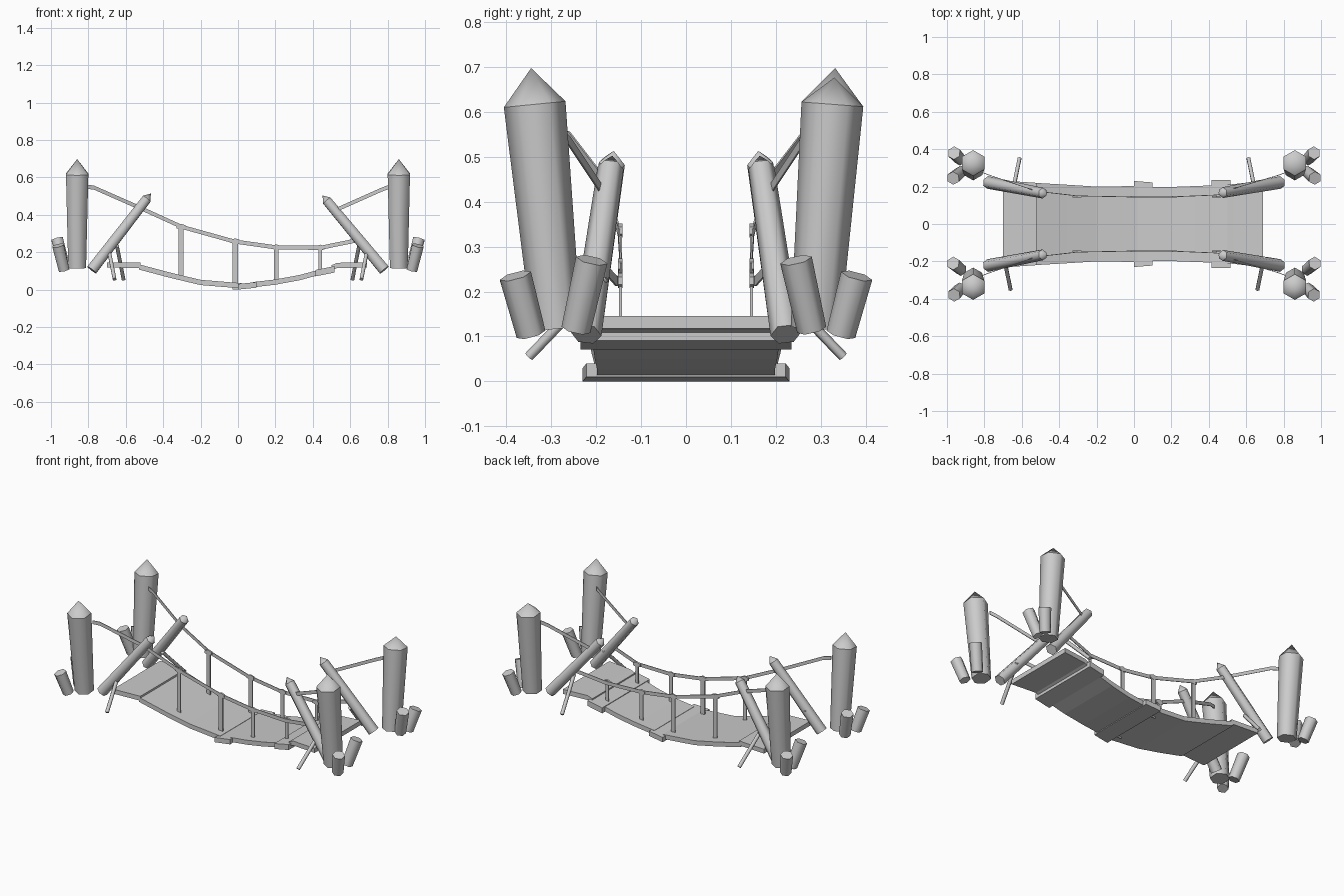
import bpy, bmesh, math
from mathutils import Vector

cube = bpy.data.objects.get("Cube")
if cube:
    bpy.data.objects.remove(cube)

GREY = (0.6, 0.6, 0.6, 1.0)
wood = bpy.data.materials.new("weathered_grey")
wood.use_nodes = True
wood.diffuse_color = GREY
wood.node_tree.nodes["Principled BSDF"].inputs["Base Color"].default_value = GREY


def finish(name, bm, smooth=False):
    bmesh.ops.recalc_face_normals(bm, faces=bm.faces)
    if smooth:
        # round the sides, keep rims and caps crisp
        for f in bm.faces:
            f.smooth = True
        for e in bm.edges:
            layers = {f.material_index for f in e.link_faces}
            e.smooth = len(layers) == 1
        for f in bm.faces:
            f.material_index = 0
    mesh = bpy.data.meshes.new(name)
    bm.to_mesh(mesh)
    bm.free()
    mesh.materials.append(wood)
    ob = bpy.data.objects.new(name, mesh)
    bpy.context.collection.objects.link(ob)
    return ob


def log(name, start, end, r0, r1, tip=0.0, sides=6):
    """Tapered log from start to end, with an optional pointed tip."""
    start, end = Vector(start), Vector(end)
    axis = (end - start).normalized()
    turn = Vector((0, 0, 1)).rotation_difference(axis)
    bm = bmesh.new()

    def ring(centre, r):
        spots = [math.tau * i / sides for i in range(sides)]
        return [bm.verts.new(centre + turn @ Vector((r * math.sin(a), r * math.cos(a), 0)))
                for a in spots]

    low, high = ring(start, r0), ring(end, r1)
    bm.faces.new(low).material_index = 1
    apex = bm.verts.new(end + axis * tip) if tip else None
    if not tip:
        bm.faces.new(high).material_index = 2
    for i in range(sides):
        j = (i + 1) % sides
        bm.faces.new((low[i], low[j], high[j], high[i]))
        if tip:
            bm.faces.new((high[i], high[j], apex)).material_index = 2
    return finish(name, bm, smooth=True)


def sweep(name, sections):
    """Box strip through (centre, half side vector, half height vector) sections."""
    bm = bmesh.new()
    rings = []
    for c, u, v in sections:
        c, u, v = Vector(c), Vector(u), Vector(v)
        rings.append([bm.verts.new(p) for p in (c - u - v, c + u - v, c + u + v, c - u + v)])
    bm.faces.new(rings[0])
    bm.faces.new(rings[-1])
    for a, b in zip(rings, rings[1:]):
        for i in range(4):
            j = (i + 1) % 4
            bm.faces.new((a[i], a[j], b[j], b[i]))
    return finish(name, bm)


def deck(name, stations, thick=0.028):
    """Deck slab through (x, top height, half width) stations."""
    sweep(name, [((x, 0, z - thick / 2), (0, w, 0), (0, 0, thick / 2)) for x, z, w in stations])


# walkway: end slabs, sagging spans and two wider cross planks
deck("left_landing", [(-0.70, 0.145, 0.232), (-0.52, 0.144, 0.22)])
deck("left_span", [(-0.53, 0.135, 0.22), (-0.36, 0.09, 0.21), (-0.2, 0.052, 0.2), (0.02, 0.034, 0.203)])
deck("right_span", [(0.08, 0.04, 0.198), (0.2, 0.054, 0.198), (0.33, 0.078, 0.203), (0.43, 0.105, 0.207)])
deck("right_landing", [(0.5, 0.13, 0.21), (0.53, 0.143, 0.213), (0.69, 0.146, 0.23)])
deck("middle_cross_plank", [(0.0, 0.03, 0.23), (0.1, 0.04, 0.222)], 0.03)
deck("right_cross_plank", [(0.415, 0.105, 0.235), (0.515, 0.125, 0.235)], 0.034)

# handrail path: (x, y, z)
RAIL = [(-0.81, 0.275, 0.55), (-0.77, 0.26, 0.545), (-0.52, 0.175, 0.435), (-0.30, 0.15, 0.335),
        (-0.02, 0.145, 0.257), (0.2, 0.145, 0.226), (0.44, 0.155, 0.223), (0.63, 0.19, 0.262)]
RIGHT_ROPE = [(0.81, 0.275, 0.55), (0.77, 0.26, 0.535), (0.5, 0.18, 0.415)]
# rope hangers: (x, bottom, top, half width)
HANGERS = [(-0.305, 0.065, 0.34, 0.013), (-0.015, 0.0, 0.262, 0.014),
           (0.205, 0.035, 0.23, 0.012), (0.44, 0.085, 0.228, 0.01)]

for s, side in ((-1, "front"), (1, "back")):
    for name, path in (("handrail", RAIL), ("right_tie", RIGHT_ROPE)):
        sweep(f"{side}_{name}", [((x, s * y, z), (0, 0.002, 0), (0, 0, 0.011)) for x, y, z in path])
    for x, z0, z1, w in HANGERS:
        sweep(f"{side}_hanger", [((x, s * 0.146, z), (w, 0, 0), (0, 0.003, 0)) for z in (z0, z1)])
        sweep(f"{side}_knot", [((x + d, s * 0.146, z1 - 0.004), (0, 0.005, 0), (0, 0, h))
                               for d, h in ((-0.024, 0.008), (0, 0.016), (0.024, 0.008))])
    for m, end in ((-1, "left"), (1, "right")):
        tag = f"{side}_{end}"
        # main post, leaning outwards
        lean = 0.337 if s < 0 else 0.326
        log(f"{tag}_post", (m * 0.86, s * 0.288, 0.117), (m * 0.86, s * lean, 0.617),
            0.055, 0.069, tip=0.06 if (s, m) == (1, 1) else 0.081)
        # diagonal brace log with a pointed tip
        top = (m * 0.488, s * 0.165, 0.485) if m < 0 else (0.475, s * 0.168, 0.475)
        log(f"{tag}_brace", (m * 0.782, s * 0.222, 0.105), top, 0.034, 0.029, tip=0.036)
        # short ground stakes around the post
        inner = 0.21 if s < 0 else 0.245
        log(f"{tag}_tall_stake", (m * 0.925, s * (inner + 0.035), 0.115),
            (m * 0.967, s * inner, 0.27), 0.033, 0.036)
        log(f"{tag}_short_stake", (m * 0.93, s * 0.345, 0.105),
            (m * 0.962, s * 0.38, 0.235), 0.033, 0.036)
        # thin peg beside the landing
        foot = 0.66 if s < 0 else 0.612
        log(f"{tag}_peg", (m * foot, s * 0.35, 0.055), (m * (foot + 0.035), s * 0.18, 0.232), 0.011, 0.011)
